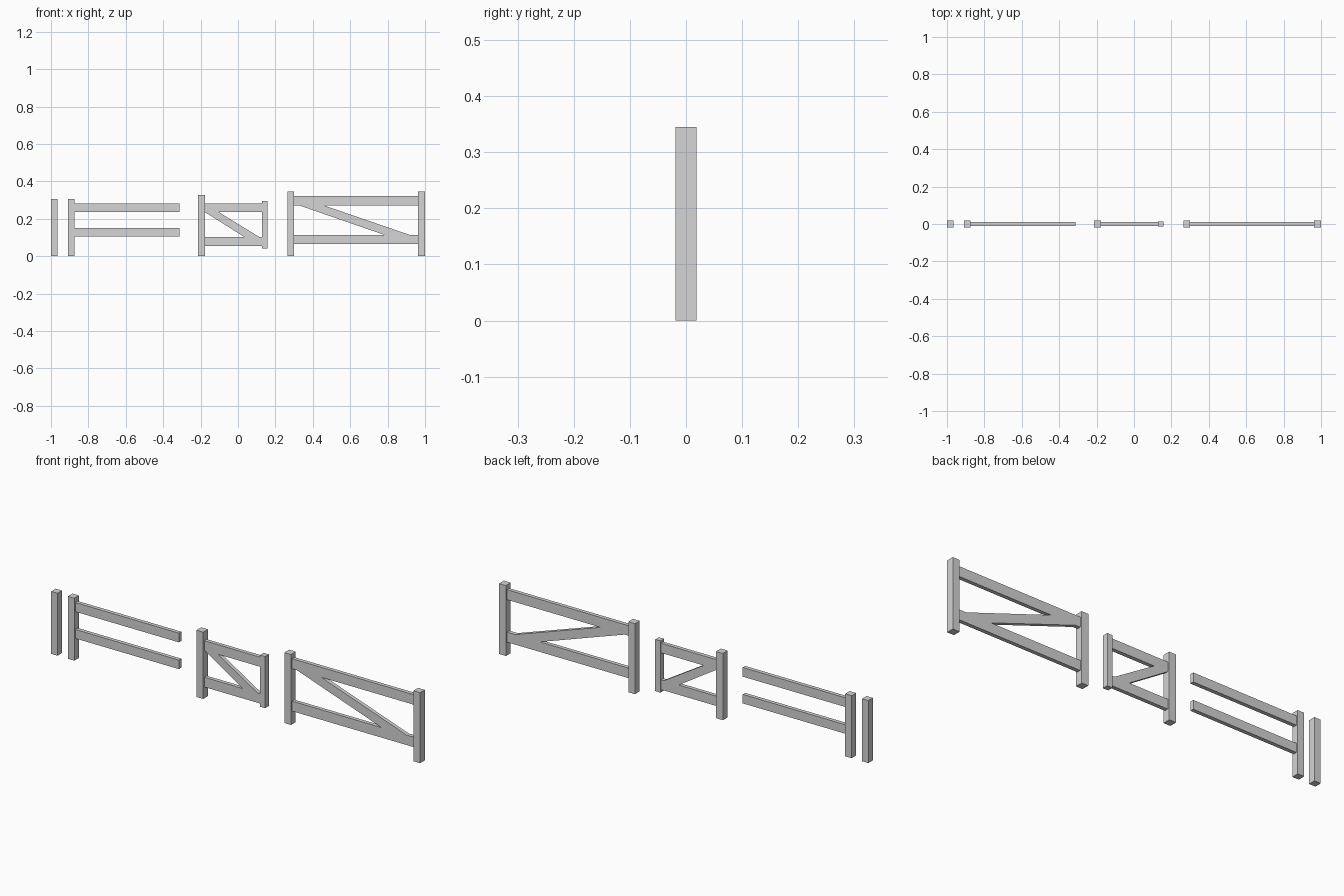
import bpy
import bmesh

cube = bpy.data.objects.get("Cube")
if cube:
    bpy.data.objects.remove(cube, do_unlink=True)

wood = bpy.data.materials.new("light_grey_wood")
wood.use_nodes = True
GREY = (0.66, 0.66, 0.66, 1.0)
wood.diffuse_color = GREY
wood.node_tree.nodes["Principled BSDF"].inputs["Base Color"].default_value = GREY


def slab(name, outline, depth):
    """Extrude an outline in the xz plane, centred on y = 0."""
    bm = bmesh.new()
    face = bm.faces.new([bm.verts.new((x, -depth / 2, z)) for x, z in outline])
    result = bmesh.ops.extrude_face_region(bm, geom=[face])
    verts = [v for v in result["geom"] if isinstance(v, bmesh.types.BMVert)]
    bmesh.ops.translate(bm, verts=verts, vec=(0, depth, 0))
    bmesh.ops.recalc_face_normals(bm, faces=bm.faces)
    mesh = bpy.data.meshes.new(name)
    bm.to_mesh(mesh)
    bm.free()
    mesh.materials.append(wood)
    obj = bpy.data.objects.new(name, mesh)
    bpy.context.collection.objects.link(obj)


def box(name, x0, x1, z0, z1, depth):
    slab(name, [(x0, z0), (x1, z0), (x1, z1), (x0, z1)], depth)


def brace(name, top, z_top, bottom, z_bottom):
    """Slanted board fitted between two rails, flush with them."""
    slab(name, [(top[0], z_top), (bottom[0], z_bottom),
                (bottom[1], z_bottom), (top[1], z_top)], RAIL)


POST, RAIL = 0.037, 0.019

# Fence: loose post, main post and two rails
box("fence_end_post", -1.0, -0.966, 0, 0.306, 0.035)
box("fence_post", -0.91, -0.875, 0, 0.306, 0.035)
box("fence_upper_rail", -0.875, -0.314, 0.237, 0.282, RAIL)
box("fence_lower_rail", -0.875, -0.314, 0.106, 0.15, RAIL)

# Small gate: hinge post, raised latch post, rails and brace
box("small_gate_hinge_post", -0.213, -0.176, 0, 0.327, POST)
box("small_gate_latch_post", 0.129, 0.157, 0.042, 0.295, 0.028)
box("small_gate_upper_rail", -0.176, 0.129, 0.235, 0.282, RAIL)
box("small_gate_lower_rail", -0.176, 0.129, 0.055, 0.103, RAIL)
brace("small_gate_brace", (-0.176, -0.102), 0.235, (0.033, 0.113), 0.103)

# Large gate: two tall posts, rails and brace
box("large_gate_right_post", 0.264, 0.3, 0, 0.345, POST)
box("large_gate_left_post", 0.963, 1.0, 0, 0.345, POST)
box("large_gate_upper_rail", 0.3, 0.963, 0.272, 0.321, RAIL)
box("large_gate_lower_rail", 0.3, 0.963, 0.064, 0.113, RAIL)
brace("large_gate_brace", (0.325, 0.457), 0.272, (0.785, 0.92), 0.113)
